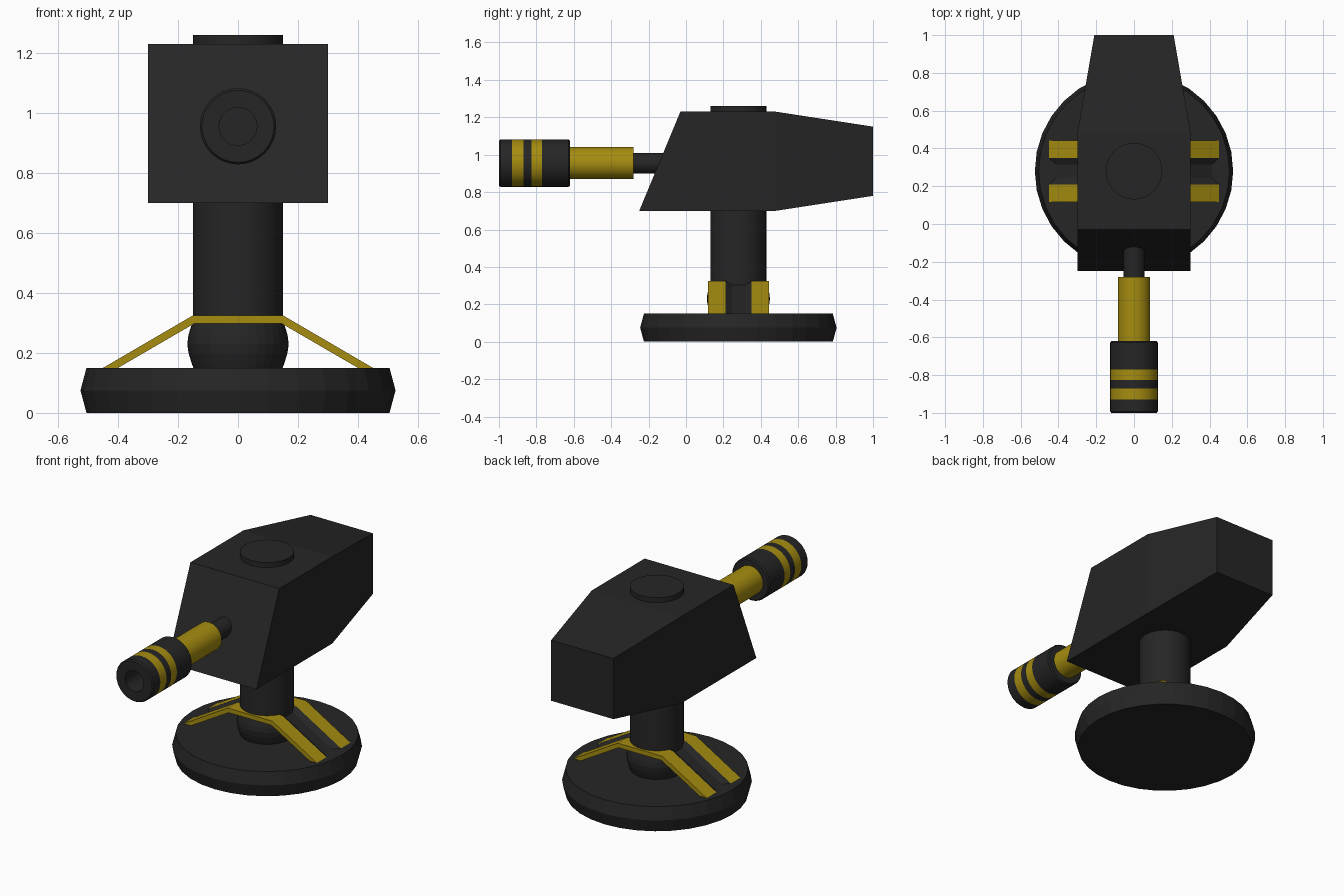
import bpy, bmesh, math

if "Cube" in bpy.data.objects:
    bpy.data.objects.remove(bpy.data.objects["Cube"])


def material(name, rgb):
    m = bpy.data.materials.new(name)
    m.diffuse_color = (*rgb, 1)
    m.use_nodes = True
    m.node_tree.nodes["Principled BSDF"].inputs["Base Color"].default_value = m.diffuse_color
    return m


DARK = material("charcoal", (0.019, 0.019, 0.019))
GOLD = material("mustard_yellow", (0.38, 0.265, 0.005))
CY = 0.28   # pedestal axis, y
BZ = 0.955  # barrel axis, z


def finish(name, bm, gold_rule=None, smooth=False):
    bmesh.ops.recalc_face_normals(bm, faces=bm.faces)
    for f in bm.faces:
        f.smooth = smooth
        if gold_rule and gold_rule(f.calc_center_median()):
            f.material_index = 1
    me = bpy.data.meshes.new(name)
    bm.to_mesh(me)
    bm.free()
    me.materials.append(DARK)
    me.materials.append(GOLD)
    ob = bpy.data.objects.new(name, me)
    bpy.context.collection.objects.link(ob)
    if smooth:
        bpy.ops.object.select_all(action='DESELECT')
        ob.select_set(True)
        bpy.context.view_layer.objects.active = ob
        bpy.ops.object.shade_smooth_by_angle(angle=math.radians(30))
    return ob


def lathe(name, profile, axis, gold_rule=None, n=32, smooth=False):
    """Revolve (radius, position) pairs about the pedestal (Z) or barrel (Y) axis."""
    bm = bmesh.new()
    rings = []
    for r, t in profile:
        ring = []
        for i in range(n):
            a = 2 * math.pi * i / n
            c, s = r * math.cos(a), r * math.sin(a)
            ring.append(bm.verts.new((c, CY + s, t) if axis == 'Z' else (c, t, BZ + s)))
        rings.append(ring)
    for a, b in zip(rings, rings[1:]):
        for i in range(n):
            j = (i + 1) % n
            bm.faces.new((a[i], a[j], b[j], b[i]))
    bm.faces.new(rings[0])
    bm.faces.new(rings[-1])
    return finish(name, bm, gold_rule, smooth)


# Pedestal: foot disc, ball joint, column through the housing
lathe("base_disc", [(0.505, 0), (0.525, 0.075), (0.505, 0.15)], 'Z')
lathe("ball_joint", [(0.145, 0.14), (0.156, 0.17), (0.165, 0.20), (0.169, 0.23),
                     (0.165, 0.26), (0.156, 0.29), (0.145, 0.31)], 'Z')
lathe("column", [(0.15, 0.295), (0.15, 1.26)], 'Z', smooth=True)

# Wedge housing, tapering towards the back
bm = bmesh.new()
outline = [(-0.25, 0.70, 0.30), (-0.03, 1.23, 0.30), (0.48, 1.23, 0.30),
           (1.0, 1.15, 0.21), (1.0, 0.78, 0.21), (0.48, 0.70, 0.30)]
sides = [[bm.verts.new((s * w, y, z)) for y, z, w in outline] for s in (-1, 1)]
for i in range(6):
    j = (i + 1) % 6
    bm.faces.new((sides[0][i], sides[0][j], sides[1][j], sides[1][i]))
for s in sides:
    bm.faces.new((s[0], s[1], s[2], s[5]))
    bm.faces.new((s[2], s[3], s[4], s[5]))
finish("housing", bm)

# Barrel: thin rod, yellow sleeve, striped hollow muzzle
lathe("barrel_rod", [(0.055, -0.30), (0.055, 0.0)], 'Y', smooth=True)
lathe("barrel_sleeve", [(0.086, -0.64), (0.086, -0.28)], 'Y', lambda c: True, smooth=True)


def stripe(c):
    return math.hypot(c.x, c.z - BZ) > 0.11 and (-0.93 < c.y < -0.87 or -0.825 < c.y < -0.77)


lathe("muzzle", [(0.063, -0.80), (0.063, -0.999), (0.12, -1.0), (0.127, -0.992),
                 (0.127, -0.93), (0.127, -0.87), (0.127, -0.825), (0.127, -0.77),
                 (0.127, -0.628), (0.12, -0.62)], 'Y', stripe, smooth=True)

# Folded saddle brace: two yellow rails with a sunken dark channel between
bm = bmesh.new()
path_top = [(-0.467, 0.14), (-0.15, 0.325), (0.15, 0.325), (0.467, 0.14)]
path_low = [(-0.417, 0.14), (-0.145, 0.298), (0.145, 0.298), (0.417, 0.14)]
section = [(0.117, 0), (0.21, 0), (0.245, 0.022), (0.315, 0.022), (0.35, 0), (0.443, 0)]
top = [[bm.verts.new((x, y, z - d)) for x, z in path_top] for y, d in section]
low = [[bm.verts.new((x, y, z)) for x, z in path_low] for y, d in section]
for k in range(len(section) - 1):
    for i in range(3):
        bm.faces.new((top[k][i], top[k][i + 1], top[k + 1][i + 1], top[k + 1][i]))
        bm.faces.new((low[k][i], low[k + 1][i], low[k + 1][i + 1], low[k][i + 1]))
    for i in (0, 3):
        bm.faces.new((top[k][i], top[k + 1][i], low[k + 1][i], low[k][i]))
for k in (0, -1):
    for i in range(3):
        bm.faces.new((top[k][i], low[k][i], low[k][i + 1], top[k][i + 1]))
finish("saddle_brace", bm, lambda c: abs(c.y - CY) > 0.07)
